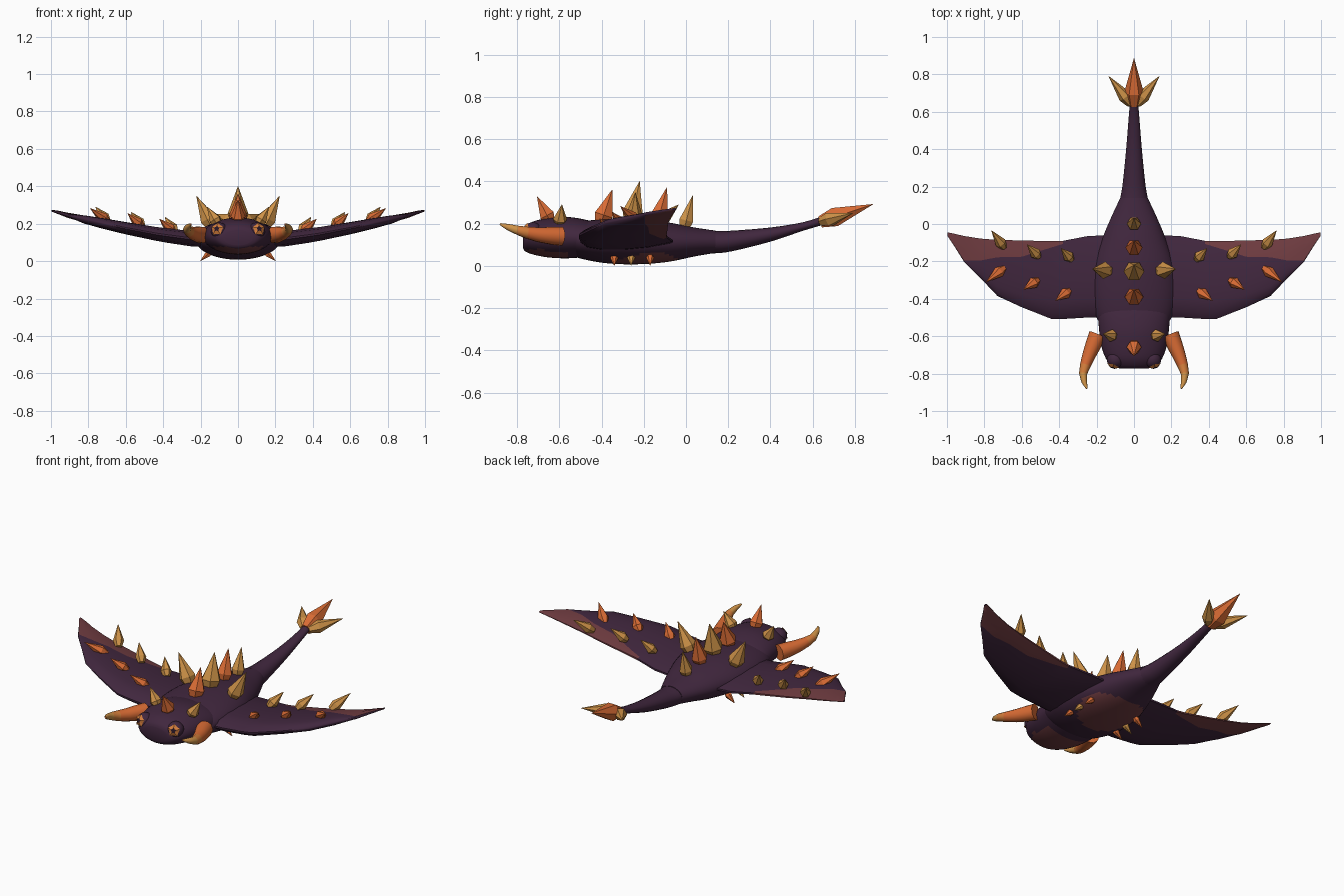
import bpy, bmesh, math
from mathutils import Vector

cube = bpy.data.objects.get("Cube")
if cube:
    bpy.data.objects.remove(cube, do_unlink=True)


def material(name, r, g, b):
    m = bpy.data.materials.new(name)
    m.use_nodes = True
    m.diffuse_color = (r, g, b, 1)
    bsdf = next(n for n in m.node_tree.nodes if n.type == 'BSDF_PRINCIPLED')
    bsdf.inputs["Base Color"].default_value = (r, g, b, 1)
    bsdf.inputs["Roughness"].default_value = 0.8
    return m


PURPLE = material("dark purple skin", .052, .020, .048)
MAROON = material("maroon skin", .16, .045, .052)
ORANGE = material("orange horn", .70, .15, .035)
AMBER = material("amber horn", .66, .21, .045)
GOLD = material("golden horn", .62, .29, .065)
BLACK = material("dark pupil", .02, .008, .018)


def finish(name, bm, mats, smooth=False, mirror=False):
    bmesh.ops.recalc_face_normals(bm, faces=bm.faces)
    mesh = bpy.data.meshes.new(name)
    bm.to_mesh(mesh)
    bm.free()
    ob = bpy.data.objects.new(name, mesh)
    bpy.context.collection.objects.link(ob)
    for m in mats:
        mesh.materials.append(m)
    if mirror:
        ob.modifiers.new("Mirror", 'MIRROR').use_mirror_merge = False
    if smooth:
        bpy.ops.object.select_all(action='DESELECT')
        ob.select_set(True)
        bpy.context.view_layer.objects.active = ob
        bpy.ops.object.shade_smooth_by_angle(angle=math.radians(45))
    return ob


def skin(bm, rings, rule=None):
    """Join closed rings of points and cap both ends; rule picks a material."""
    rows = [[bm.verts.new(p) for p in ring] for ring in rings]
    n = len(rows[0])
    for i, (a, b) in enumerate(zip(rows, rows[1:])):
        for j in range(n):
            k = (j + 1) % n
            f = bm.faces.new((a[j], a[k], b[k], b[j]))
            if rule:
                f.material_index = rule(i, j, f.calc_center_median())
    bm.faces.new(rows[0])
    bm.faces.new(rows[-1])


def spline(stations, steps):
    """Smooth in-between stations."""
    pts = [Vector(s) for s in stations]
    out = []
    for i in range(len(pts) - 1):
        p0, p1, p2 = pts[max(i - 1, 0)], pts[i], pts[i + 1]
        p3 = pts[min(i + 2, len(pts) - 1)]
        for s in range(steps):
            t = s / steps
            out.append(p1 + (p2 - p0) * (t / 2)
                       + (p0 * 2 - p1 * 5 + p2 * 4 - p3) * (t * t / 2)
                       + (p1 * 3 - p0 - p2 * 3 + p3) * (t ** 3 / 2))
    return out + [pts[-1]]


def loft(name, stations, rule=None, steps=4, sides=32):
    """Stations along y: y, half width, bottom z, top z."""
    rings = []
    for y, w, lo, hi in spline(stations, steps):
        ring = []
        for j in range(sides):
            a = math.tau * j / sides
            ring.append((w * math.cos(a), y, (lo + hi) / 2 + (hi - lo) / 2 * math.sin(a)))
        rings.append(ring)
    bm = bmesh.new()
    skin(bm, rings, rule)
    return finish(name, bm, [PURPLE, MAROON], smooth=True)


def tube(bm, path, radii, sides, rule=None):
    pts = [Vector(p) for p in path]
    rings = []
    for i, (p, r) in enumerate(zip(pts, radii)):
        d = pts[min(i + 1, len(pts) - 1)] - pts[max(i - 1, 0)]
        q = d.to_track_quat('Z', 'Y')
        rings.append([p + q @ Vector((r * math.cos(math.tau * j / sides),
                                      r * math.sin(math.tau * j / sides), 0))
                      for j in range(sides)])
    skin(bm, rings, rule)


def spike(name, base, tip, r, mat, mirror=False):
    """Six-sided crystal, widest a quarter of the way up."""
    b, t = Vector(base), Vector(tip)
    bm = bmesh.new()
    tube(bm, [b, b.lerp(t, .28), t], [r * .6, r, .001], 6)
    finish(name, bm, [mat], mirror=mirror)


# Body with a maroon belly
def belly(i, j, c):
    return int(c.z < .075 and (c.x / .18) ** 2 + ((c.y + .2) / .17) ** 2 < 1)


loft("body", [(-.56, .15, .06, .19), (-.5, .2, .035, .21), (-.37, .228, .012, .222),
              (-.22, .215, .008, .222), (-.08, .17, .02, .205), (.04, .12, .045, .182),
              (.14, .073, .062, .167)], belly, steps=6, sides=48)


# Head with a maroon jaw
def jaw(i, j, c):
    return int(c.z < .078 and -.758 < c.y < -.57 and abs(c.x) < .13)


loft("head", [(-.772, .078, .085, .165), (-.76, .115, .068, .187), (-.72, .15, .053, .212),
              (-.65, .175, .04, .226), (-.56, .187, .036, .232), (-.46, .19, .045, .215),
              (-.4, .15, .06, .19)], jaw, sides=40)

# Tail
loft("tail", [(.06, .085, .058, .168), (.14, .073, .06, .165), (.22, .06, .07, .167),
              (.4, .042, .115, .182), (.55, .03, .165, .206), (.65, .022, .195, .236)], sides=16)

# Wings: x, leading y, trailing y, patch edge y, middle z, thickness
bm = bmesh.new()
rings = []
for x, lead, trail, patch, z, thick in [
        (.15, -.5, -.06, -.06, .115, .085), (.25, -.5, -.065, -.065, .12, .085),
        (.38, -.508, -.09, -.1, .137, .08), (.44, -.508, -.092, -.125, .146, .076),
        (.6, -.445, -.088, -.175, .176, .066), (.73, -.385, -.085, -.178, .203, .056),
        (.82, -.29, -.078, -.195, .222, .045), (.91, -.2, -.064, -.197, .245, .03),
        (.96, -.12, -.052, -.118, .26, .02), (.997, -.065, -.045, -.064, .27, .01)]:
    p = min(max((patch - lead) / (trail - lead), .04), .96)
    cuts = [p * k for k in (0, .08, .25, .5, .75, 1)] + [p + (1 - p) / 2, 1]
    half = [(lead + (trail - lead) * u, thick / 2 * math.sin(math.pi * u ** .65) ** .6
             if 0 < u < 1 else thick * .06) for u in cuts]
    rings.append([(x, y, z + h) for y, h in half] + [(x, y, z - h) for y, h in reversed(half)])
skin(bm, rings, lambda i, j, c: int(i > 1 and 5 <= j <= 9))
finish("wings", bm, [PURPLE, MAROON], smooth=True, mirror=True)

# Curved horns beside the head
bm = bmesh.new()
tube(bm, [(.195, -.59, .14), (.215, -.64, .143), (.24, -.7, .148), (.26, -.755, .158),
          (.272, -.8, .17), (.266, -.845, .185), (.252, -.88, .198)],
     [.046, .043, .036, .029, .022, .015, .005], 10,
     lambda i, j, c: 0 if i < 3 else (1 if i < 4 else 2))
finish("horns", bm, [ORANGE, AMBER, GOLD], smooth=True, mirror=True)

# Eyes: bulges with star-edged rings and pupils
bm = bmesh.new()
bmesh.ops.create_icosphere(bm, subdivisions=3, radius=.045)
bmesh.ops.translate(bm, verts=bm.verts, vec=(.1, -.726, .162))
finish("eye_bulges", bm, [PURPLE], smooth=True, mirror=True)
look = Vector((.3, -.9, .25)).normalized()
turn = look.to_track_quat('Z', 'Y')
bm = bmesh.new()
loops = []
for big, small, lift in ((.036, .027, .036), (.017, .011, .046)):
    loops.append([bm.verts.new(Vector((.1, -.726, .162)) + turn @ Vector(
        ((small if k % 2 else big) * math.sin(math.tau * k / 10),
         (small if k % 2 else big) * math.cos(math.tau * k / 10), lift))) for k in range(10)])
for k in range(10):
    m = (k + 1) % 10
    bm.faces.new((loops[0][k], loops[0][m], loops[1][m], loops[1][k]))
bm.faces.new(loops[1]).material_index = 1
finish("eye_rings", bm, [AMBER, BLACK], mirror=True)

# Back spikes along the spine and shoulders
spike("back_spike_1", (0, -.405, .195), (0, -.35, .36), .05, ORANGE)
spike("back_spike_2", (0, -.265, .195), (0, -.22, .4), .056, GOLD)
spike("back_spike_3", (0, -.14, .19), (0, -.09, .372), .046, ORANGE)
spike("back_spike_4", (0, -.01, .17), (0, .032, .333), .038, GOLD)
spike("shoulder_spikes", (.135, -.25, .175), (.222, -.24, .348), .046, GOLD, True)

# Head spikes
spike("crown_spike", (0, -.64, .205), (0, -.705, .328), .04, ORANGE)
spike("brow_spikes", (.105, -.6, .195), (.165, -.588, .29), .034, GOLD, True)

# Wing spikes in two rows
for i, (base, tip) in enumerate([((.335, -.19, .155), (.39, -.13, .235)),
                                 ((.51, -.175, .185), (.572, -.11, .262)),
                                 ((.695, -.125, .21), (.762, -.035, .29))]):
    spike(f"rear_wing_spikes_{i + 1}", base, tip, .03, GOLD, True)
for i, (base, tip) in enumerate([((.345, -.355, .155), (.42, -.41, .225)),
                                 ((.515, -.3, .185), (.59, -.35, .255)),
                                 ((.695, -.235, .21), (.79, -.31, .282))]):
    spike(f"front_wing_spikes_{i + 1}", base, tip, .03, ORANGE, True)

# Belly spikes
for i, y in enumerate((-.34, -.26, -.17)):
    spike(f"belly_spikes_{i + 1}", (.145, y, .052), (.2, y, .002), .019,
          GOLD if i == 1 else ORANGE, True)

# Tail cluster
spike("tail_spike", (0, .635, .208), (0, .885, .292), .052, ORANGE)
spike("side_tail_spikes", (.015, .64, .21), (.135, .79, .25), .036, GOLD, True)
